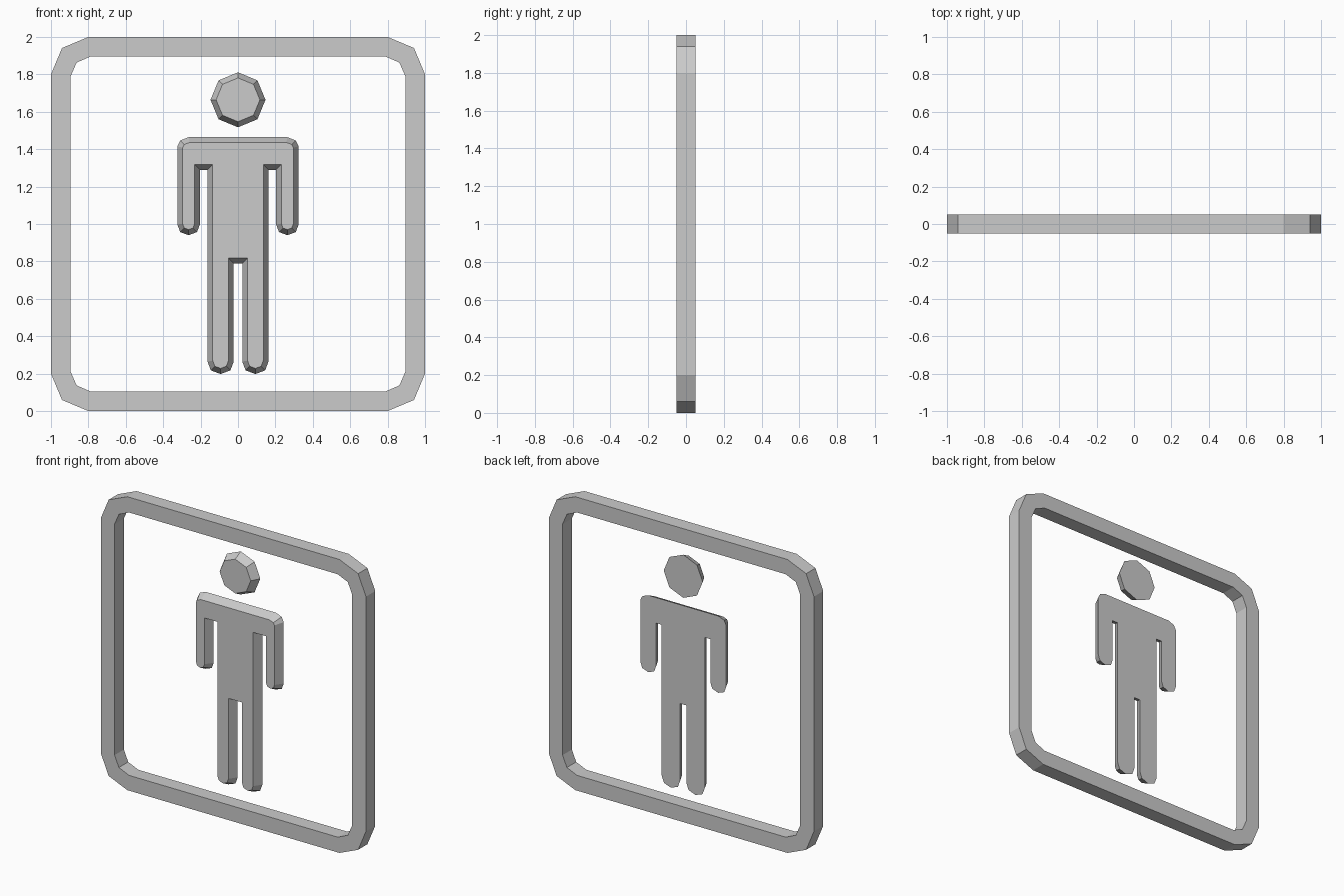
import bpy
import bmesh
from math import sin, cos, pi
from mathutils import Vector

cube = bpy.data.objects.get("Cube")
if cube:
    bpy.data.objects.remove(cube, do_unlink=True)

# Single grey material
grey = bpy.data.materials.new("plain grey")
grey.use_nodes = True
colour = (0.6, 0.6, 0.6, 1)
grey.diffuse_color = colour
grey.node_tree.nodes["Principled BSDF"].inputs["Base Color"].default_value = colour


def loft(name, loops, ring=False):
    """Join (outline, y) loops; close the ends with caps, or into a ring."""
    bm = bmesh.new()
    rows = [[bm.verts.new((x, y, z)) for x, z in pts] for pts, y in loops]
    pairs = list(zip(rows, rows[1:]))
    if ring:
        pairs.append((rows[-1], rows[0]))
    else:
        bm.faces.new(rows[0])
        bm.faces.new(rows[-1])
    n = len(rows[0])
    for a, b in pairs:
        for i in range(n):
            j = (i + 1) % n
            bm.faces.new((a[i], a[j], b[j], b[i]))
    bmesh.ops.recalc_face_normals(bm, faces=bm.faces[:])
    mesh = bpy.data.meshes.new(name)
    bm.to_mesh(mesh)
    bm.free()
    mesh.materials.append(grey)
    obj = bpy.data.objects.new(name, mesh)
    bpy.context.collection.objects.link(obj)
    return obj


def inset(points, dist):
    """Mitred inset of a clockwise outline."""
    pts = [Vector(p) for p in points]
    result = []
    for i, p in enumerate(pts):
        a = (p - pts[i - 1]).normalized()
        b = (pts[(i + 1) % len(pts)] - p).normalized()
        na, nb = Vector((a.y, -a.x)), Vector((b.y, -b.x))
        result.append(p + (na + nb) * dist / (1 + na.dot(nb)))
    return result


def limb_end(cx, half, tip):
    """Rounded lower end of a limb, from its outer to its inner side."""
    return [(cx + half * u, tip + half * v) for u, v in
            ((1, 0.95), (0.75, 0.28), (0, 0), (-0.75, 0.28), (-1, 0.95))]


def rounded_square(half, straight, middle):
    """Square outline with two-facet corners, centred at z = 1."""
    corner = [(straight, half), (middle, middle), (half, straight)]
    pts = []
    for _ in range(4):
        pts += corner
        corner = [(z, -x) for x, z in corner]
    return [(x, z + 1) for x, z in pts]


# Border frame
outer = rounded_square(1.0, 0.8, 0.941)
inner = rounded_square(0.896, 0.787, 0.863)
loft("border_frame", [(outer, -0.05), (outer, 0.05),
                      (inner, 0.05), (inner, -0.05)], ring=True)

# Body with arms and legs, sloping inwards to the front
depth, slope = 0.03, 0.028
half_body = [(0.264, 1.464), (0.308, 1.447), (0.324, 1.415)]
half_body += limb_end(0.264, 0.06, 0.94)
half_body += [(0.204, 1.29), (0.163, 1.29)]
half_body += limb_end(0.093, 0.07, 0.198)
half_body += [(0.023, 0.79)]
body = half_body + [(-x, z) for x, z in reversed(half_body)]
loft("body", [(inset(body, slope), -depth), (body, depth)])


# Octagonal head
def octagon(radius):
    return [(radius * sin(i * pi / 4), 1.664 + radius * cos(i * pi / 4))
            for i in range(8)]


loft("head", [(octagon(0.117), -depth), (octagon(0.147), depth)])
